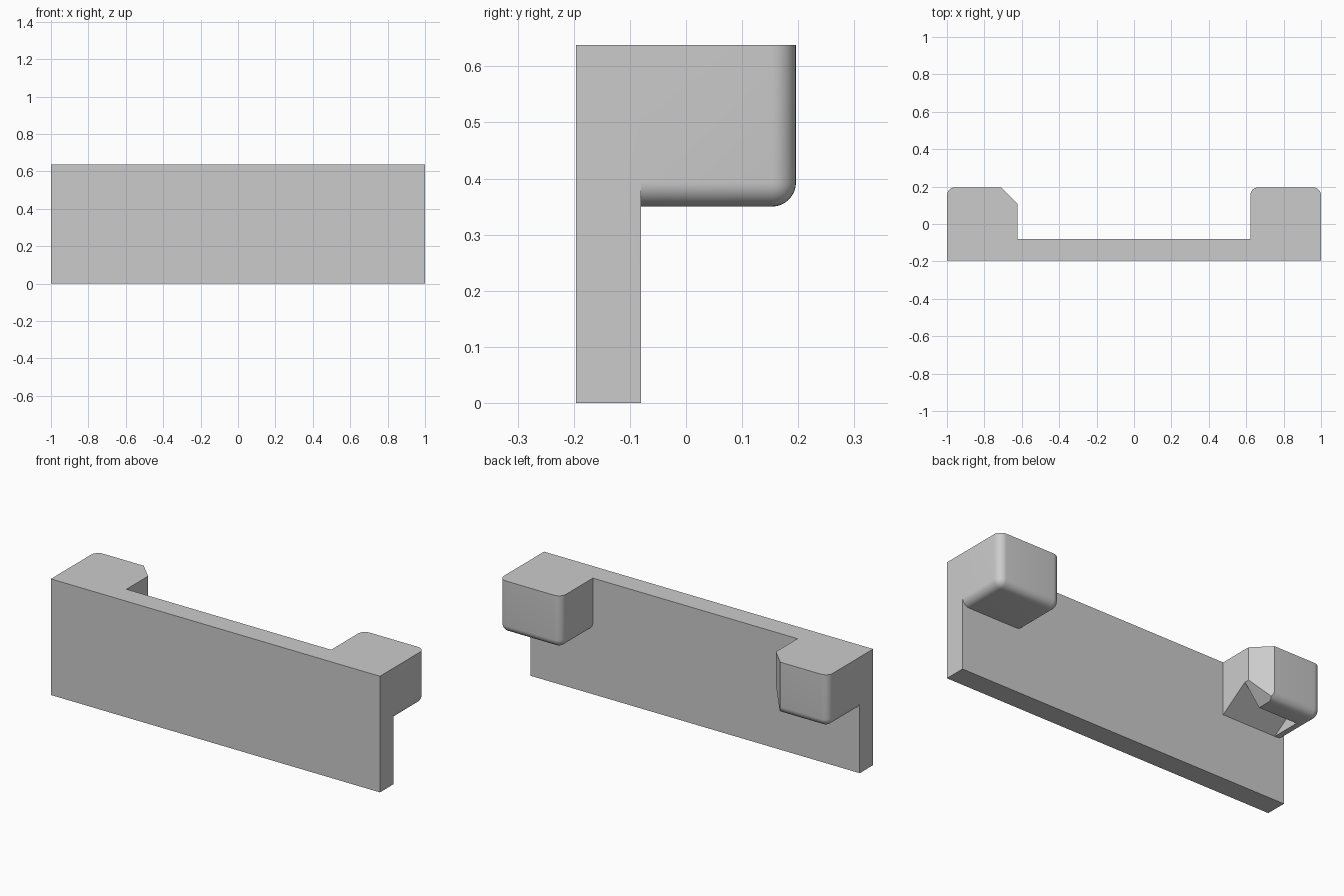
import bpy, bmesh, math
from mathutils import Vector

cube = bpy.data.objects.get("Cube")
if cube:
    bpy.data.objects.remove(cube, do_unlink=True)

TOP, FRONT, BACK, PLATE_BACK = 0.638, -0.196, 0.196, -0.08
BOTTOM, INNER, RADIUS = 0.35, 0.622, 0.043

grey = bpy.data.materials.new("plain grey")
grey.use_nodes = True
colour = (0.6, 0.6, 0.6, 1)
grey.diffuse_color = colour
grey.node_tree.nodes["Principled BSDF"].inputs["Base Color"].default_value = colour


def to_object(bm, name):
    bmesh.ops.recalc_face_normals(bm, faces=bm.faces)
    mesh = bpy.data.meshes.new(name)
    bm.to_mesh(mesh)
    bm.free()
    mesh.materials.append(grey)
    obj = bpy.data.objects.new(name, mesh)
    bpy.context.collection.objects.link(obj)
    return obj


def box(name, lo, hi, rounded=None):
    """Box between two corners; edges chosen by rounded(midpoint) get a fillet."""
    bm = bmesh.new()
    bmesh.ops.create_cube(bm, size=1)
    for v in bm.verts:
        v.co = Vector([lo[i] if v.co[i] < 0 else hi[i] for i in range(3)])
    if rounded:
        edges = [e for e in bm.edges if rounded((e.verts[0].co + e.verts[1].co) / 2)]
        bmesh.ops.bevel(bm, geom=edges, offset=RADIUS, segments=8, profile=0.5,
                        affect='EDGES', clamp_overlap=True)
    return to_object(bm, name)


def prism(name, points, direction):
    """Closed outline swept along a direction."""
    bm = bmesh.new()
    face = bm.faces.new([bm.verts.new(p) for p in points])
    swept = bmesh.ops.extrude_face_region(bm, geom=[face])["geom"]
    bmesh.ops.translate(bm, vec=direction,
                        verts=[g for g in swept if isinstance(g, bmesh.types.BMVert)])
    return to_object(bm, name)


def combine(target, tool, operation):
    mod = target.modifiers.new(operation.lower(), 'BOOLEAN')
    mod.operation, mod.object, mod.solver = operation, tool, 'EXACT'
    with bpy.context.temp_override(object=target, active_object=target):
        bpy.ops.object.modifier_apply(modifier=mod.name)
    bpy.data.objects.remove(tool, do_unlink=True)


def near(a, b):
    return abs(a - b) < 1e-4


# Left block: rounded on all free back and bottom edges
def left_edges(m):
    at_back, at_bottom = near(m.y, BACK), near(m.z, BOTTOM)
    at_side = near(m.x, INNER) or near(m.x, 1)
    return at_back + at_bottom + at_side == 2


# Right block: rounded on the back and outer side only
def right_edges(m):
    return near(m.y, BACK) + near(m.z, BOTTOM) + near(m.x, -1) == 2


start = -0.14
left_block = box("left_block", (INNER, start, BOTTOM), (1, BACK, TOP), left_edges)
right_block = box("right_block", (-1, start, BOTTOM), (-INNER, BACK, TOP), right_edges)

# Upright chamfer on the inner back corner of the right block
cut = 0.088
upright_chamfer = prism("upright_chamfer", [
    (-INNER + 0.1, BACK - cut - 0.1, 0.2),
    (-INNER - cut - 0.1, BACK + 0.1, 0.2),
    (-INNER + 0.1, BACK + 0.1, 0.2)], (0, 0, 0.6))
combine(right_block, upright_chamfer, 'DIFFERENCE')

# Sloped notch under the right block, leaving a lip at the back
lip, peak = 0.082, 0.458
notch = prism("notch", [
    (-0.943, PLATE_BACK, BOTTOM), (-0.943, lip, peak),
    (-0.943, lip, 0.3), (-0.943, PLATE_BACK, 0.3)], (0.4, 0, 0))
combine(right_block, notch, 'DIFFERENCE')

# Slanted inner end of the lip
rise = peak - BOTTOM
lip_slant = prism("lip_slant", [
    (-INNER - 2 * cut, lip, BOTTOM - rise),
    (-INNER + cut, lip, peak + rise),
    (-INNER + cut, lip, BOTTOM - rise)], (0, 0.3, 0))
combine(right_block, lip_slant, 'DIFFERENCE')

# Front plate joined with both blocks
bracket = box("bracket", (-1, FRONT, 0), (1, PLATE_BACK, TOP))
combine(bracket, left_block, 'UNION')
combine(bracket, right_block, 'UNION')

bpy.ops.object.select_all(action='DESELECT')
bracket.select_set(True)
bpy.context.view_layer.objects.active = bracket
bpy.ops.object.shade_smooth_by_angle(angle=math.radians(25))
